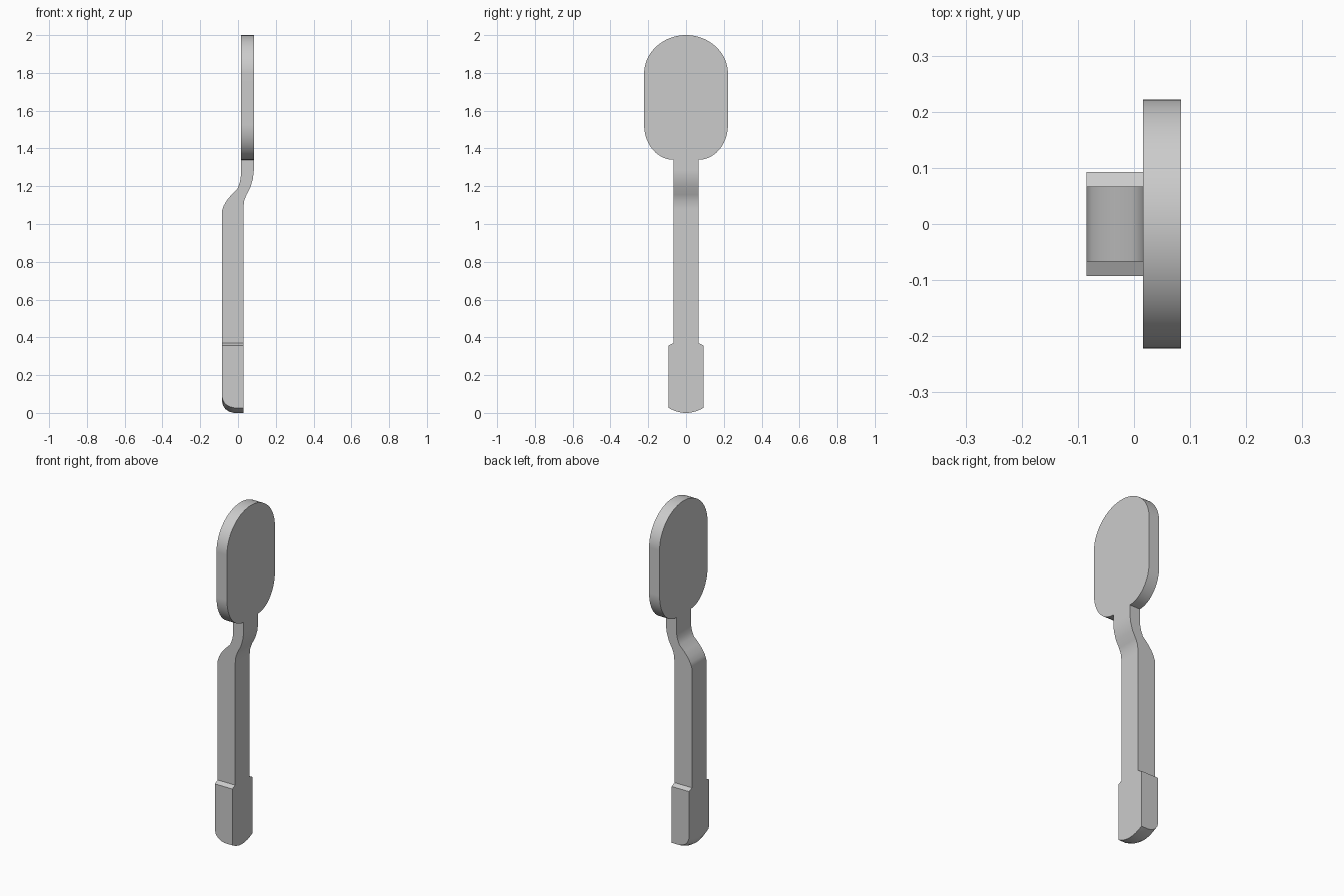
import bpy, bmesh, math
from mathutils import Vector

if "Cube" in bpy.data.objects:
    bpy.data.objects.remove(bpy.data.objects["Cube"])


def loft(name, rings):
    """Solid joining equal-length closed rings, capped at both ends."""
    bm = bmesh.new()
    vs = [[bm.verts.new(p) for p in r] for r in rings]
    n = len(vs[0])
    bm.faces.new(vs[0])
    bm.faces.new(vs[-1])
    for a, b in zip(vs, vs[1:]):
        for i in range(n):
            j = (i + 1) % n
            bm.faces.new((a[i], a[j], b[j], b[i]))
    bmesh.ops.recalc_face_normals(bm, faces=bm.faces)
    me = bpy.data.meshes.new(name)
    bm.to_mesh(me)
    bm.free()
    ob = bpy.data.objects.new(name, me)
    bpy.context.collection.objects.link(ob)
    return ob


def arc(cy, cz, ry, rz, a0, a1, n):
    return [(cy + ry * math.cos(math.radians(a0 + (a1 - a0) * i / n)),
             cz + rz * math.sin(math.radians(a0 + (a1 - a0) * i / n))) for i in range(n + 1)]


# Side profile (x, z): rounded foot, thick grip, S-bend neck, thin head
profile = [(0.028, 0.0), (-0.02, 0.0), (-0.045, 0.006), (-0.066, 0.019), (-0.079, 0.038), (-0.085, 0.06),
           (-0.085, 1.07), (-0.075, 1.098), (-0.06, 1.124), (-0.035, 1.155),
           (-0.004, 1.185), (0.008, 1.215), (0.014, 1.242), (0.016, 1.275), (0.016, 2.1),
           (0.084, 2.1), (0.084, 1.285), (0.079, 1.24), (0.066, 1.195),
           (0.045, 1.155), (0.033, 1.125), (0.028, 1.08)]

# Sweep the profile across y; the foot end bows upward away from the middle
rings = []
for k in range(-7, 8):
    y = k * 0.0155
    lift = 0.027 * (y / 0.093) ** 2
    if abs(k) == 7:
        y = math.copysign(0.3, k)
    rings.append([(x, y, z + lift if z < 0.1 else z) for x, z in profile])
spoon = loft("spoon_body", rings)

# Front outline (y, z): foot block, narrow grip, rounded head; mirrored in y
half = [(0.093, -0.1), (0.093, 0.357), (0.067, 0.37)]
half += arc(0.067, 1.525, 0.155, 0.185, -90, 0, 12)
half += arc(0.0, 1.795, 0.222, 0.205, 0, 90, 18)
outline = half + [(-y, z) for y, z in reversed(half[:-1])]
cutter = loft("outline_cutter", [[(x, y, z) for y, z in outline] for x in (-0.3, 0.3)])
cutter.hide_render = True

# Keep only what lies inside both shapes
bpy.context.view_layer.objects.active = spoon
spoon.select_set(True)
mod = spoon.modifiers.new("outline", 'BOOLEAN')
mod.operation = 'INTERSECT'
mod.solver = 'EXACT'
mod.object = cutter
bpy.ops.object.modifier_apply(modifier=mod.name)
bpy.data.objects.remove(cutter)

# Merge flat faces, then smooth the curved surfaces
bm = bmesh.new()
bm.from_mesh(spoon.data)
bmesh.ops.remove_doubles(bm, verts=bm.verts, dist=1e-5)
bmesh.ops.dissolve_limit(bm, angle_limit=math.radians(0.5), verts=bm.verts, edges=bm.edges)
bm.to_mesh(spoon.data)
bm.free()
bpy.ops.object.shade_smooth_by_angle(angle=math.radians(30))
wn = spoon.modifiers.new("flat_faces", 'WEIGHTED_NORMAL')
wn.keep_sharp = True
